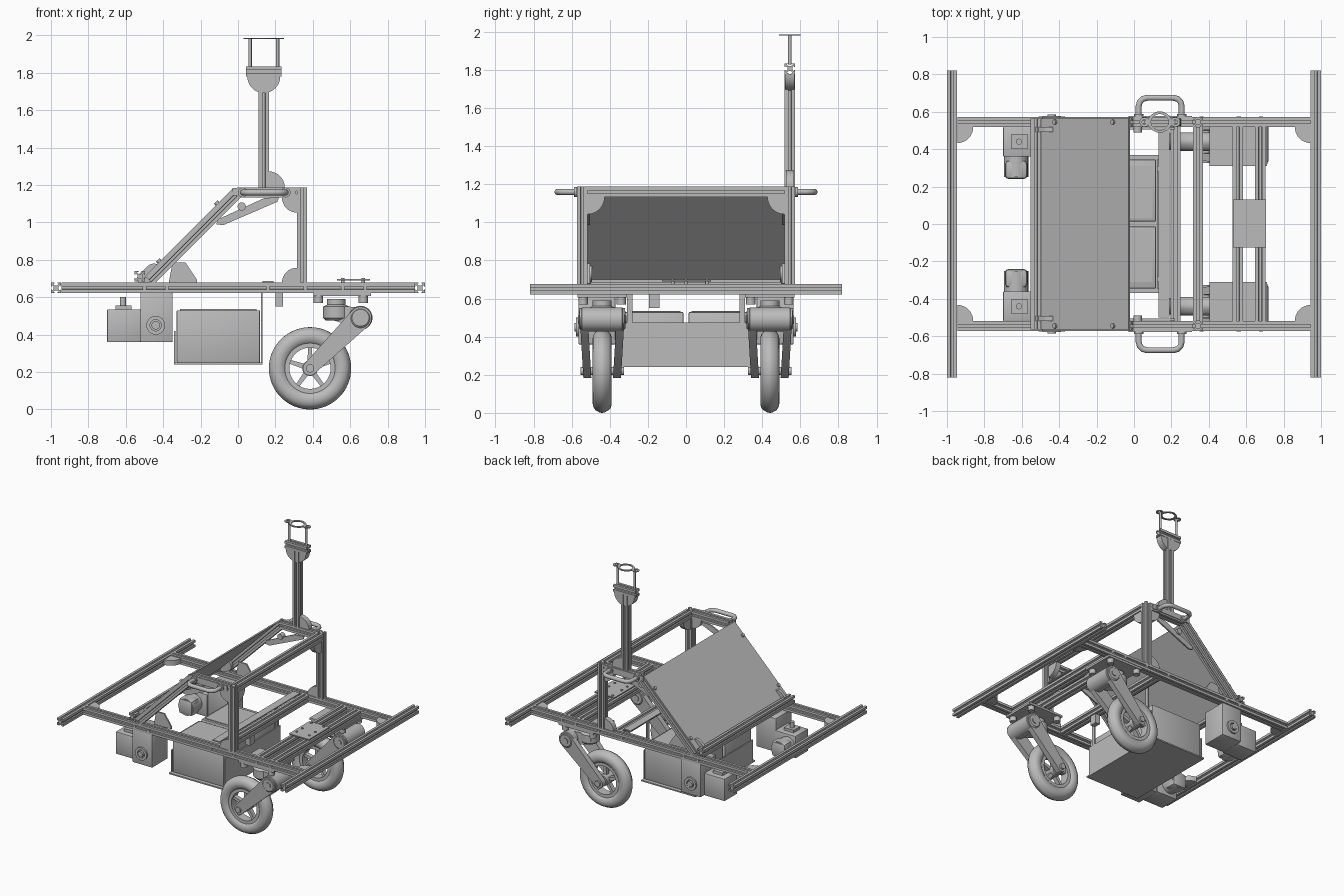
import bpy, bmesh, math
from mathutils import Vector

if "Cube" in bpy.data.objects:
    bpy.data.objects.remove(bpy.data.objects["Cube"], do_unlink=True)

grey = bpy.data.materials.new("plain_grey")
grey.use_nodes = True
grey.diffuse_color = (0.5, 0.5, 0.5, 1)
grey.node_tree.nodes["Principled BSDF"].inputs["Base Color"].default_value = grey.diffuse_color

X, Y, Z = Vector((1, 0, 0)), Vector((0, 1, 0)), Vector((0, 0, 1))
S = 0.055      # rail width
H = S / 2
RY = 0.545     # side rail offset
RZ = 0.65      # base frame height
TZ = 1.16      # upper frame height


def finish(name, bm):
    """Turn a bmesh into a grey object, smooth except at sharp edges."""
    bmesh.ops.recalc_face_normals(bm, faces=bm.faces)
    for f in bm.faces:
        f.smooth = True
    for e in bm.edges:
        e.smooth = e.is_manifold and e.calc_face_angle(0) < 0.6
    me = bpy.data.meshes.new(name)
    bm.to_mesh(me)
    bm.free()
    me.materials.append(grey)
    ob = bpy.data.objects.new(name, me)
    bpy.context.collection.objects.link(ob)
    return ob


def prism(name, pts, origin, u, v, depth):
    """Extrude a 2D outline, centred on origin, along u x v."""
    bm = bmesh.new()
    n = u.cross(v).normalized()
    base = Vector(origin) - n * depth / 2
    face = bm.faces.new([bm.verts.new(base + u * a + v * b) for a, b in pts])
    new = bmesh.ops.extrude_face_region(bm, geom=[face])["geom"]
    bmesh.ops.translate(bm, vec=n * depth, verts=[g for g in new if isinstance(g, bmesh.types.BMVert)])
    return finish(name, bm)


def box(name, x, y, z, bevel=0):
    bm = bmesh.new()
    bmesh.ops.create_cube(bm, size=1)
    for v in bm.verts:
        v.co = [(a + b) / 2 + c * (b - a) for (a, b), c in zip((x, y, z), v.co)]
    if bevel:
        bmesh.ops.bevel(bm, geom=bm.edges[:], offset=bevel, segments=2, affect='EDGES', profile=0.5)
    return finish(name, bm)


def basis(d):
    u = X if abs(d.y) > 0.9 else Y
    return u, d.cross(u).normalized()


def lathe(name, profile, origin, axis, closed=False, steps=48):
    """Revolve (radius, height) points about an axis."""
    bm = bmesh.new()
    u, v = basis(axis)
    rings = []
    for i in range(steps):
        t = math.tau * i / steps
        out = u * math.cos(t) + v * math.sin(t)
        rings.append([bm.verts.new(Vector(origin) + out * r + axis * h) for r, h in profile])
    n = len(profile)
    for i in range(steps):
        a, b = rings[i], rings[(i + 1) % steps]
        for j in range(n if closed else n - 1):
            k = (j + 1) % n
            bm.faces.new((a[j], b[j], b[k], a[k]))
    if not closed:
        bm.faces.new([r[0] for r in rings])
        bm.faces.new([r[-1] for r in rings])
    return finish(name, bm)


def cyl(name, p0, p1, r, steps=24):
    d = Vector(p1) - Vector(p0)
    return lathe(name, [(r, 0), (r, d.length)], p0, d.normalized(), steps=steps)


# Slotted rail section: one side, turned four times
SIDE = [(.5, .5), (.15, .5), (.15, .42), (.29, .42), (.13, .24), (-.13, .24), (-.29, .42), (-.15, .42), (-.15, .5)]


def rail(name, p0, p1):
    p0, p1 = Vector(p0), Vector(p1)
    pts = []
    for k in range(4):
        c, s = [(1, 0), (0, 1), (-1, 0), (0, -1)][k]
        pts += [((a * c - b * s) * S, (a * s + b * c) * S) for a, b in SIDE]
    u, v = basis((p1 - p0).normalized())
    return prism(name, pts, (p0 + p1) / 2, u, v, (p1 - p0).length)


def gusset(name, corner, a, b, r=0.08, depth=0.04):
    arc = [(r * math.cos(i * math.pi / 16), r * math.sin(i * math.pi / 16)) for i in range(9)]
    return prism(name, [(0, 0)] + arc, corner, a, b, depth)


def hull(p, r, q, s, n=12):
    """Outline of two circles joined by tangents."""
    t = math.atan2(q[1] - p[1], q[0] - p[0])
    d = math.acos((r - s) / math.dist(p, q))
    arc = lambda c, rad, a0, a1: [(c[0] + rad * math.cos(a0 + (a1 - a0) * i / n),
                                   c[1] + rad * math.sin(a0 + (a1 - a0) * i / n)) for i in range(n + 1)]
    return arc(p, r, t + d, t - d + math.tau) + arc(q, s, t - d, t + d)


# Base frame
for e in (-1, 1):
    rail("end_rail", (e * .9725, -.82, RZ), (e * .9725, .82, RZ))
    rail("side_rail", (-.945, e * RY, RZ), (.945, e * RY, RZ))
    for s in (-1, 1):
        gusset("base_gusset", (e * .945, s * .5175, RZ), -X * e, -Y * s, .085)
for x in (.222, .555, .675):
    rail("cross_rail", (x, -.5175, RZ), (x, .5175, RZ))
rail("lower_panel_rail", (-.525, -.565, .712), (-.525, .565, .712))
box("slotted_strip", (.13, .19), (-.5, .5), (.677, .686))
box("centre_plate", (.53, .705), (-.125, .13), (.69, .698))
for x in (.56, .67):
    for y in (-.07, 0, .11):
        cyl("plate_bolt", (x, y, .67), (x, y, .704), .009, 12)

# Upper frame and sloping panel
slope = Vector((1, 0, 1)).normalized()
across = Vector((-1, 0, 1)).normalized()
rail("top_cross_rail", (.342, -.5175, TZ), (.342, .5175, TZ))
prism("sloping_panel", [(-.335, -.565), (.335, -.565), (.335, .565), (-.335, .565)],
      Vector((-.265, 0, .945)) - across * .005, slope, Y, .01)
for s in (-1, 1):
    y = s * RY
    rail("upright", (.342, y, RZ + H), (.342, y, TZ + H))
    rail("top_rail", (-.005, y, TZ), (.315, y, TZ))
    rail("sloping_rail", (-.47, y, .687), (.005, y, 1.162))
    gusset("upright_foot_gusset", (.315, y, RZ + H), -X, Z)
    gusset("upright_head_gusset", (.315, y, TZ - H), -X, -Z)
    gusset("cross_gusset", (.342, s * .5175, TZ - H), -Y * s, -Z, .09)
    # pivot brackets and braces
    prism("pivot_bracket", hull((-.45, .735), .045, (-.51, .70), .03), (0, s * .505, 0), X, Z, .025)
    prism("lower_brace", [(-.35, .785), (-.28, .785), (-.22, .695), (-.22, .68), (-.37, .68)],
          (0, s * .51, 0), X, Z, .012)
    prism("upper_brace", [(-.115, .99), (-.08, .985), (.21, 1.11), (.22, 1.135), (.14, 1.13), (-.11, 1.015)],
          (0, s * .51, 0), X, Z, .012)
    cyl("brace_pin", (.02, s * .49, 1.085), (.02, s * .53, 1.085), .022)
    for x in (-.42, -.11):
        p = Vector((x, y, x + 1.21))
        cyl("panel_bolt", p, p + across * .012, .013, 12)
    for x in (-.5, -.38, .16, .36, .56, .68):
        cyl("side_bolt", (x, s * .55, RZ), (x, s * .575, RZ), .011, 12)

    # tubular handle
    cu = bpy.data.curves.new("handle", 'CURVE')
    cu.dimensions = '3D'
    cu.bevel_depth, cu.bevel_resolution = .016, 3
    path = [(.025, .57)] + [(.14 + c * (.07 + .045 * math.sin(t)), .63 + .045 * math.cos(t))
                            for c, ts in ((-1, (90, 60, 30, 0)), (1, (0, 30, 60, 90)))
                            for t in map(math.radians, ts)] + [(.255, .57)]
    sp = cu.splines.new('POLY')
    sp.points.add(len(path) - 1)
    for pt, (a, b) in zip(sp.points, path):
        pt.co = (a, s * b, TZ, 1)
    cu.materials.append(grey)
    bpy.context.collection.objects.link(bpy.data.objects.new("handle", cu))
    for x in (.025, .255):
        cyl("handle_foot", (x, s * .57, TZ), (x, s * .588, TZ), .026)
    box("handle_plate", (-.03, .31), sorted((s * .57, s * .578)), (1.145, 1.185))

# Sensor mast
rail("mast", (.138, RY, TZ + H), (.138, RY, 1.78))
gusset("mast_foot_gusset", (.165, RY, TZ + H), X, Z, .085)
prism("mast_head_bracket", [(.088 * math.cos(math.pi * i / 16), -.088 * math.sin(math.pi * i / 16))
                            for i in range(17)], (.138, RY, 1.78), X, Z, .05)
rail("mast_head_rail", (.042, RY, 1.807), (.232, RY, 1.807))
for x in (.065, .212):
    cyl("sensor_post", (x, RY, 1.83), (x, RY, 1.982), .009, 12)
ring = lathe("sensor_ring", [(.043, 0), (.057, 0), (.057, .007), (.043, .007)], (.138, RY, 1.98), Z, True)
for v in ring.data.vertices:
    if abs(v.co.x - .138) > .03:
        v.co.x += math.copysign((abs(v.co.x - .138) - .03) * .3, v.co.x - .138)
for x in (.055, .221):
    lathe("ring_ear", [(.012, 0), (.026, 0), (.026, .007), (.012, .007)], (x, RY, 1.98), Z, True, 24)

# Battery tray
box("tray_floor", (-.342, .13), (-.37, .37), (.24, .25))
box("tray_end_wall", (.122, .13), (-.345, .345), (.24, .475))
box("tray_back_wall", (-.342, -.334), (-.345, .345), (.24, .42))
for s in (-1, 1):
    box("battery", (-.328, .118), sorted((s * .014, s * .345)), (.25, .53), .006)
    box("battery_lid", (-.31, .10), sorted((s * .03, s * .31)), (.53, .536))
    box("tray_strap", (.122, .13), sorted((s * .28, s * .31)), (.47, .68))
box("cable_block", (.2, .24), (-.195, -.14), (.55, .623))

# Drive motors
for s in (-1, 1):
    box("motor_housing", (-.7, -.52), sorted((s * .36, s * .52)), (.36, .535), .006)
    box("gearbox", (-.522, -.35), sorted((s * .37, s * .565)), (.36, .623), .005)
    cyl("motor_body", (-.63, s * .25, .45), (-.63, s * .37, .45), .065)
    box("motor_cap", (-.69, -.57), sorted((s * .24, s * .34)), (.39, .51), .02)
    lathe("shaft_collar", [(.03, 0), (.05, 0), (.05, .015), (.03, .015)], (-.44, s * .563, .45), Y * s, True)
    cyl("drive_shaft", (-.44, s * .55, .45), (-.44, s * .585, .45), .022)
    box("motor_connector", (-.655, -.57), sorted((s * .40, s * .48)), (.535, .556))
    cyl("connector_pin", (-.615, s * .44, .55), (-.615, s * .44, .6), .016)

# Trailing castors
WX, WZ, BX, BZ = .385, .22, .655, .49
for s in (-1, 1):
    cy = s * .44
    tyre = [(.17 + .05 * math.cos(math.tau * i / 24) * (.94 if i in (2, 22) else 1),
             .05 * math.sin(math.tau * i / 24)) for i in range(24)]
    lathe("tyre", tyre, (WX, cy, WZ), Y, True, 64)
    lathe("wheel_rim", [(.11, -.035), (.135, -.035), (.135, .035), (.11, .035)], (WX, cy, WZ), Y, True)
    cyl("wheel_hub", (WX, cy - .05, WZ), (WX, cy + .05, WZ), .042)
    for k in range(5):
        t = math.tau * k / 5 + math.pi / 2
        d = Vector((math.cos(t), 0, math.sin(t)))
        prism("spoke", [(.03, -.014), (.118, -.01), (.118, .01), (.03, .014)],
              (WX, cy, WZ), d, d.cross(Y), .035)
    cyl("axle", (WX, cy - .115, WZ), (WX, cy + .115, WZ), .022)
    for e in (-1, 1):
        arm = prism("fork_arm", hull((BX, BZ), .06, (WX, WZ), .038), (0, cy + e * .09, 0), X, Z, .042)
        for v in arm.data.vertices:
            v.co.y -= e * .016 * (BZ - v.co.z) / (BZ - WZ) - e * .006
    lathe("fork_barrel", [(.045, -.122), (.064, -.105), (.064, .105), (.045, .122)], (BX, cy, BZ), Y)
    cyl("barrel_pin", (BX, cy - .128, BZ), (BX, cy + .128, BZ), .022)
    prism("swivel_arm", hull((.52, .515), .04, (BX, BZ), .055), (0, cy, 0), X, Z, .11)
    lathe("swivel_head", [(.055, .475), (.07, .49), (.07, .55), (.05, .56), (.05, .59)], (.525, cy, 0), Z)
    box("castor_plate", (.405, .71), sorted((s * .31, s * .57)), (.606, .622))
    for x in (.43, .67):
        for y in (.34, .54):
            cyl("castor_bolt", (x, s * y, .57), (x, s * y, .61), .025, 12)
